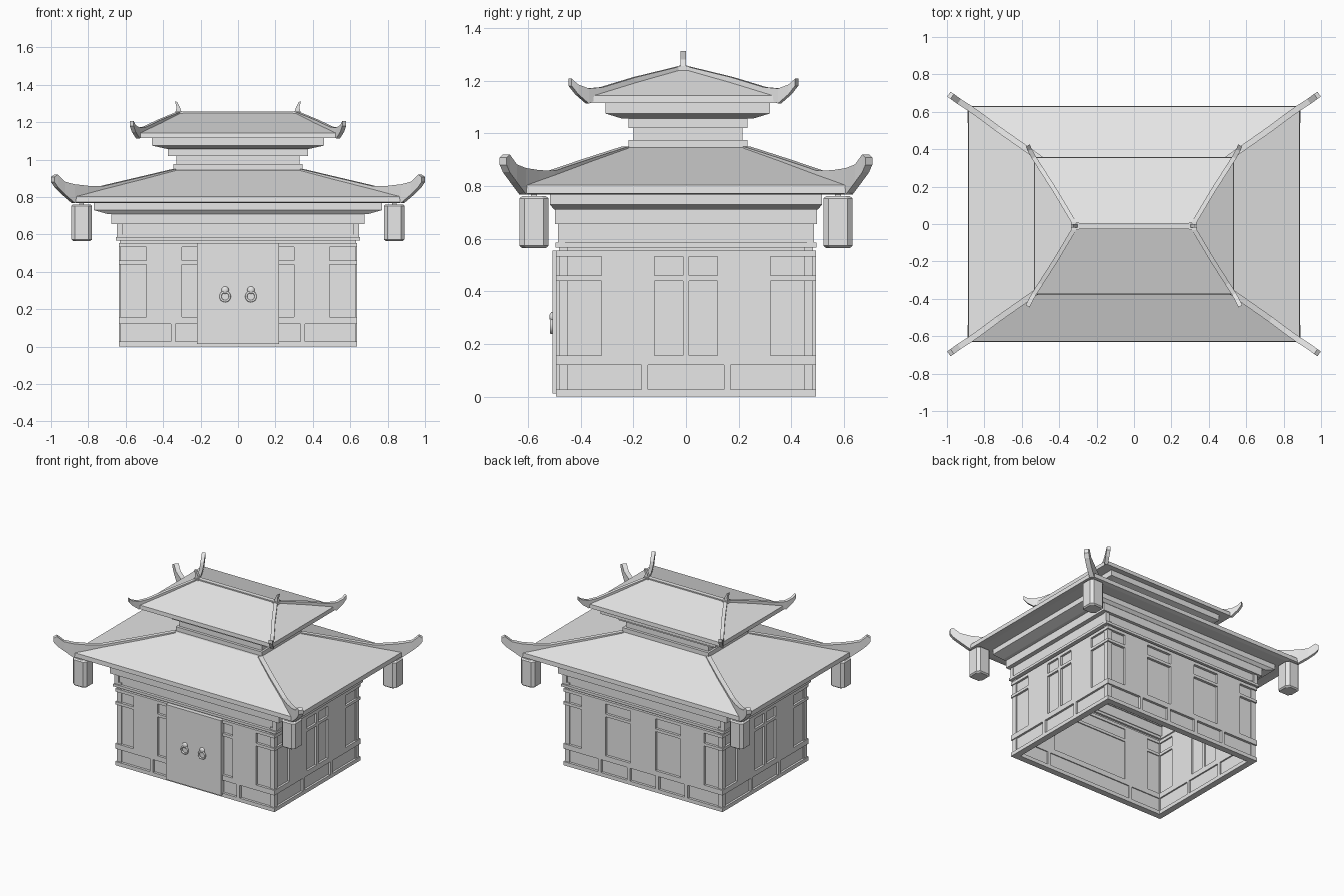
import bpy
import bmesh
import math
from mathutils import Vector

cube = bpy.data.objects.get("Cube")
if cube:
    bpy.data.objects.remove(cube, do_unlink=True)

grey = bpy.data.materials.new("plain_grey")
grey.use_nodes = True
grey.diffuse_color = (0.8, 0.8, 0.8, 1)
grey.node_tree.nodes["Principled BSDF"].inputs["Base Color"].default_value = (0.8, 0.8, 0.8, 1)


def finish(name, bm):
    bmesh.ops.recalc_face_normals(bm, faces=bm.faces)
    mesh = bpy.data.meshes.new(name)
    bm.to_mesh(mesh)
    bm.free()
    mesh.materials.append(grey)
    obj = bpy.data.objects.new(name, mesh)
    bpy.context.collection.objects.link(obj)
    return obj


def loft(name, loops, closed=False):
    """Skin a list of equal-length point loops; cap the ends or close the chain."""
    bm = bmesh.new()
    rows = [[bm.verts.new(p) for p in loop] for loop in loops]
    n = len(rows[0])
    pairs = list(zip(rows, rows[1:]))
    if closed:
        pairs.append((rows[-1], rows[0]))
    else:
        bm.faces.new(rows[0])
        bm.faces.new(rows[-1])
    for a, b in pairs:
        for i in range(n):
            j = (i + 1) % n
            bm.faces.new((a[i], a[j], b[j], b[i]))
    return finish(name, bm)


def rect(x, y, z, cy=0):
    return [(-x, cy - y, z), (x, cy - y, z), (x, cy + y, z), (-x, cy + y, z)]


def tiers(name, levels, cy=0):
    """Stack of rectangular sections given as (half x, half y, z)."""
    return loft(name, [rect(x, y, z, cy) for x, y, z in levels])


def ring(name, x, y, z0, z1, t):
    """Hollow rectangular band with thickness t."""
    return loft(name, [rect(x, y, z0), rect(x, y, z1),
                       rect(x - t, y - t, z1), rect(x - t, y - t, z0)], closed=True)


def box(name, x0, x1, y0, y1, z0, z1):
    return loft(name, [[(x0, y0, z), (x1, y0, z), (x1, y1, z), (x0, y1, z)]
                       for z in (z0, z1)])


def hip(name, points, sx, sy, half, cy=0):
    """Upturned hip beam through points (x, y, bottom, top)."""
    first, last = points[0], points[-1]
    run = Vector((sx * (last[0] - first[0]), sy * (last[1] - first[1]), 0)).normalized()
    side = Vector((-run.y, run.x, 0)) * half
    loops = []
    for x, y, low, top in points:
        a, b = Vector((sx * x, sy * y + cy, low)), Vector((sx * x, sy * y + cy, top))
        loops.append([a - side, a + side, b + side, b - side])
    return loft(name, loops)


# Hollow walls and horizontal rails
WX, WY = 0.622, 0.475
RX, RY = 0.637, 0.493
ring("wall_shell", WX, WY, 0.01, 0.71, 0.02)
for name, z0, z1 in (("base_rail", 0, 0.027), ("middle_rail", 0.12, 0.157),
                     ("upper_rail", 0.44, 0.46), ("head_rail", 0.533, 0.555)):
    ring(name, RX, RY, z0, z1, 0.045)
ring("cornice_rail", 0.652, 0.495, 0.567, 0.585, 0.055)
ring("frieze", 0.643, 0.475, 0.585, 0.655, 0.04)
ring("crown_band", 0.675, 0.498, 0.655, 0.712, 0.07)


# Corner posts, proud panels and slim posts on each wall
def on_long_wall(name, sy, a, b, z0, z1):
    ys = sorted((sy * RY, sy * (RY - 0.045)))
    box(name, a, b, ys[0], ys[1], z0, z1)


def on_side_wall(name, sx, a, b, z0, z1):
    xs = sorted((sx * RX, sx * (RX - 0.045)))
    box(name, xs[0], xs[1], a, b, z0, z1)


for sx in (-1, 1):
    for sy in (-1, 1):
        cx, cy = sx * (WX - 0.01), sy * (WY - 0.01)
        box("corner_post", cx - 0.018, cx + 0.018, cy - 0.018, cy + 0.018, 0.01, 0.6)
        cx, cy = sx * 0.632, sy * 0.472
        box("frieze_post", cx - 0.015, cx + 0.015, cy - 0.013, cy + 0.013, 0.58, 0.66)
        a, b = sorted((sx * 0.30, sx * 0.49))
        on_long_wall("long_wall_panel", sy, a, b, 0.14, 0.545)
        on_long_wall("long_wall_low_post", sy, sx * 0.347 - 0.012, sx * 0.347 + 0.012, 0.02, 0.13)
        a, b = sorted((sy * 0.12, sy * 0.32))
        on_side_wall("side_wall_panel", sx, a, b, 0.14, 0.545)
        on_side_wall("side_wall_low_post", sx, sy * 0.157 - 0.012, sy * 0.157 + 0.012, 0.02, 0.13)
    on_side_wall("side_mullion", sx, -0.012, 0.012, 0.14, 0.545)
    on_long_wall("back_low_post", 1, sx * 0.115 - 0.012, sx * 0.115 + 0.012, 0.02, 0.13)
on_long_wall("back_wall_panel", 1, -0.1, 0.1, 0.14, 0.545)

# Door with ring handles
box("door", -0.22, 0.22, -0.507, -0.47, 0.013, 0.555)
for sx in (-1, 1):
    bpy.ops.mesh.primitive_torus_add(location=(sx * 0.069, -0.511, 0.268), rotation=(math.pi / 2, 0, 0),
                                     major_radius=0.025, minor_radius=0.006,
                                     major_segments=24, minor_segments=8)
    handle = bpy.context.object
    handle.name = "door_ring"
    handle.data.materials.append(grey)
    bpy.ops.object.shade_smooth()
    bpy.ops.mesh.primitive_uv_sphere_add(segments=16, ring_count=8, radius=0.02,
                                         location=(sx * 0.069, -0.507, 0.302))
    knob = bpy.context.object
    knob.name = "door_knob"
    knob.scale.y = 0.6
    knob.data.materials.append(grey)
    bpy.ops.object.shade_smooth()

# Lower roof, its stepped soffit and the neck above it
tiers("lower_soffit", [(0.70, 0.5, 0.71), (0.77, 0.517, 0.73), (0.77, 0.517, 0.772)])
tiers("lower_roof", [(0.85, 0.6, 0.767), (0.887, 0.63, 0.772), (0.885, 0.628, 0.803), (0.345, 0.235, 0.945)])
tiers("neck_base", [(0.345, 0.226, 0.94), (0.345, 0.226, 0.975)], 0.008)
tiers("neck", [(0.33, 0.207, 0.97), (0.33, 0.207, 1.025)], 0.008)
tiers("neck_cap", [(0.375, 0.226, 1.02), (0.375, 0.226, 1.058)], 0.008)

# Upper roof with ridge
UY = -0.01
tiers("upper_soffit", [(0.375, 0.25, 1.056), (0.46, 0.312, 1.075), (0.46, 0.312, 1.118)], 0.006)
tiers("upper_roof", [(0.535, 0.367, 1.115), (0.533, 0.365, 1.143), (0.31, 0.012, 1.25)], UY)
box("ridge_beam", -0.31, 0.31, UY - 0.016, UY + 0.016, 1.225, 1.257)

# Upturned hips, finials and lanterns
LOWER_HIP = [(0.34, 0.23, 0.92, 0.95), (0.53, 0.37, 0.88, 0.905), (0.73, 0.51, 0.82, 0.858),
             (0.81, 0.57, 0.785, 0.86), (0.88, 0.62, 0.768, 0.868), (0.935, 0.655, 0.815, 0.882),
             (0.972, 0.682, 0.852, 0.92), (0.99, 0.694, 0.88, 0.908)]
UPPER_HIP = [(0.31, 0, 1.22, 1.258), (0.42, 0.185, 1.17, 1.213), (0.5, 0.31, 1.14, 1.175),
             (0.535, 0.365, 1.113, 1.17), (0.557, 0.405, 1.148, 1.185), (0.568, 0.43, 1.18, 1.207)]


def chamfered(cx, cy, z, h, c):
    corners = [(h, c), (c, h), (-c, h), (-h, c), (-h, -c), (-c, -h), (c, -h), (h, -c)]
    return [(cx + x, cy + y, z) for x, y in corners]


for sx in (-1, 1):
    for sy in (-1, 1):
        hip("lower_hip", LOWER_HIP, sx, sy, 0.016)
        hip("upper_hip", UPPER_HIP, sx, sy, 0.012, UY)
        cx, cy = sx * 0.835, sy * 0.577
        loft("lantern", [chamfered(cx, cy, 0.565, 0.046, 0.028), chamfered(cx, cy, 0.573, 0.055, 0.036),
                         chamfered(cx, cy, 0.753, 0.055, 0.036), chamfered(cx, cy, 0.761, 0.046, 0.028)])
        box("lantern_hanger", cx - 0.012, cx + 0.012, cy - 0.012, cy + 0.012, 0.755, 0.775)
    a, b = sorted((sx * 0.295, sx * 0.335))
    box("finial_base", a, b, UY - 0.022, UY + 0.022, 1.225, 1.256)
    outline = [(0.3, 1.25), (0.335, 1.25), (0.328, 1.28), (0.337, 1.312), (0.325, 1.308), (0.31, 1.28)]
    loft("finial", [[(sx * x, UY + d, z) for x, z in outline] for d in (-0.01, 0.01)])
